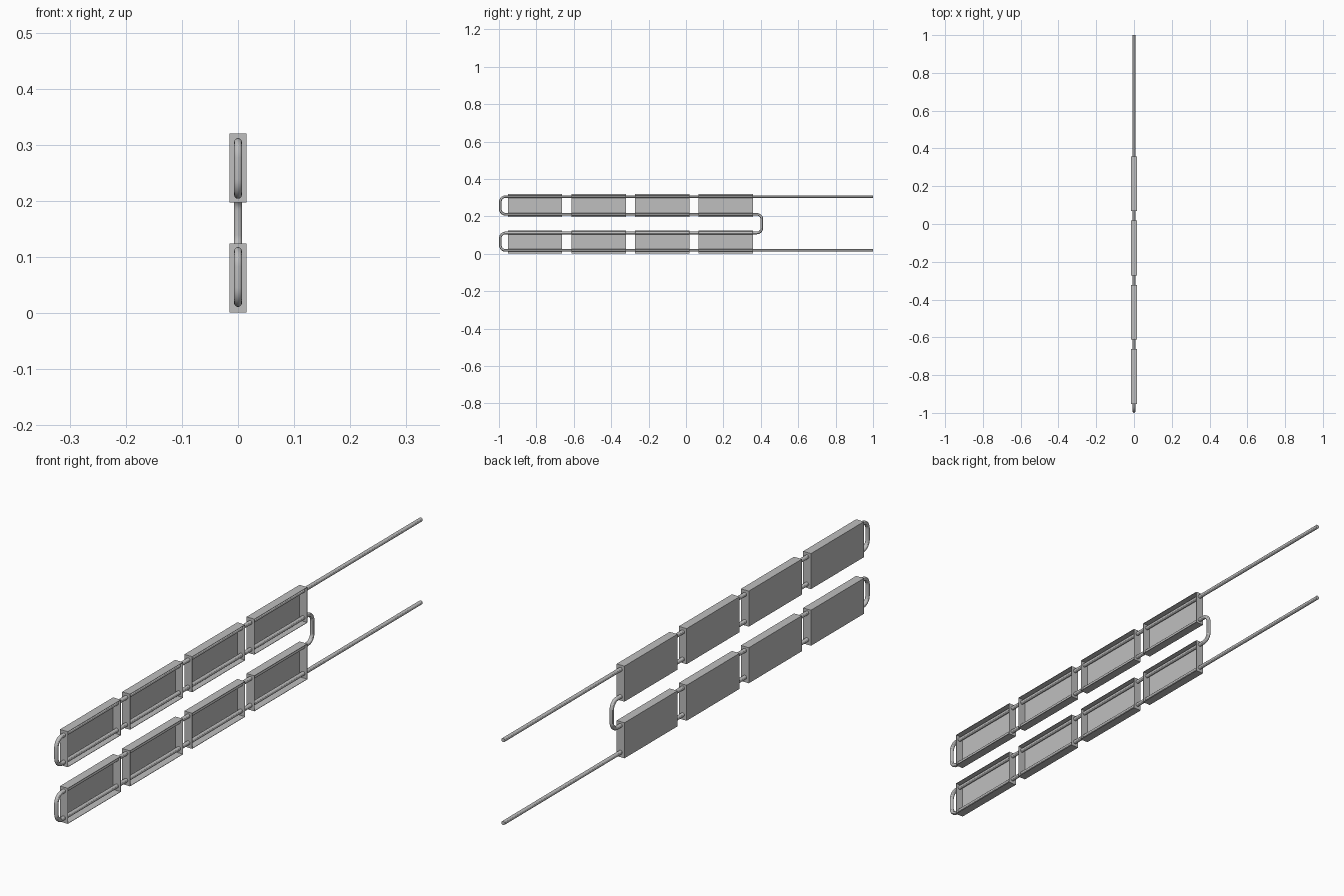
import bpy, bmesh
from math import pi, sin, cos
from mathutils import Vector

cube = bpy.data.objects.get("Cube")
if cube:
    bpy.data.objects.remove(cube, do_unlink=True)

# One grey metal for everything
GREY = (0.52, 0.52, 0.52, 1)
metal = bpy.data.materials.new("grey metal")
metal.use_nodes = True
metal.diffuse_color = GREY
metal.node_tree.nodes["Principled BSDF"].inputs["Base Color"].default_value = GREY


def add(name, data):
    obj = bpy.data.objects.new(name, data)
    bpy.context.collection.objects.link(obj)
    data.materials.append(metal)
    return obj


# Shallow tray, open toward +x, with thin walls
DEPTH, LENGTH, HEIGHT = 0.03, 0.29, 0.123


def tray(name, y, z):
    bm = bmesh.new()
    bmesh.ops.create_cube(bm, size=1)
    bmesh.ops.scale(bm, vec=(DEPTH, LENGTH, HEIGHT), verts=bm.verts)
    opening = [f for f in bm.faces if f.normal.x > 0.5]
    bmesh.ops.delete(bm, geom=opening, context="FACES_ONLY")
    mesh = bpy.data.meshes.new(name)
    bm.to_mesh(mesh)
    bm.free()
    obj = add(name, mesh)
    obj.location = (0, y, z)
    wall = obj.modifiers.new("wall", "SOLIDIFY")
    wall.thickness = 0.002
    wall.offset = -1


for row, z in (("lower", 0.0625), ("upper", 0.2585)):
    for i in range(4):
        tray(f"{row}_tray_{i + 1}", -0.807 + 0.34 * i, z)

# Serpentine pipe: corners (y, z) rounded into arcs
PIPE_R, BEND_R, STEPS = 0.007, 0.028, 8
FRONT, BACK = -0.993, 0.406
corners = [(1, 0.305), (FRONT, 0.305), (FRONT, 0.211), (BACK, 0.211),
           (BACK, 0.111), (FRONT, 0.111), (FRONT, 0.018), (1, 0.018)]
corners = [Vector((0, y, z)) for y, z in corners]
path = [corners[0]]
for prev, corner, nxt in zip(corners, corners[1:], corners[2:]):
    a = (prev - corner).normalized()
    b = (nxt - corner).normalized()
    centre = corner + (a + b) * BEND_R
    for k in range(STEPS + 1):
        t = pi / 2 * k / STEPS
        path.append(centre - (b * cos(t) + a * sin(t)) * BEND_R)
path.append(corners[-1])

curve = bpy.data.curves.new("pipe", "CURVE")
curve.dimensions = "3D"
curve.bevel_depth = PIPE_R
curve.bevel_resolution = 4
curve.use_fill_caps = True
spline = curve.splines.new("POLY")
spline.points.add(len(path) - 1)
for point, co in zip(spline.points, path):
    point.co = (*co, 1)
pipe = add("serpentine_pipe", curve)

# Turn the pipe into a smooth mesh with sharp end caps
bpy.ops.object.select_all(action="DESELECT")
pipe.select_set(True)
bpy.context.view_layer.objects.active = pipe
bpy.ops.object.convert(target="MESH")
bpy.ops.object.shade_smooth_by_angle()
